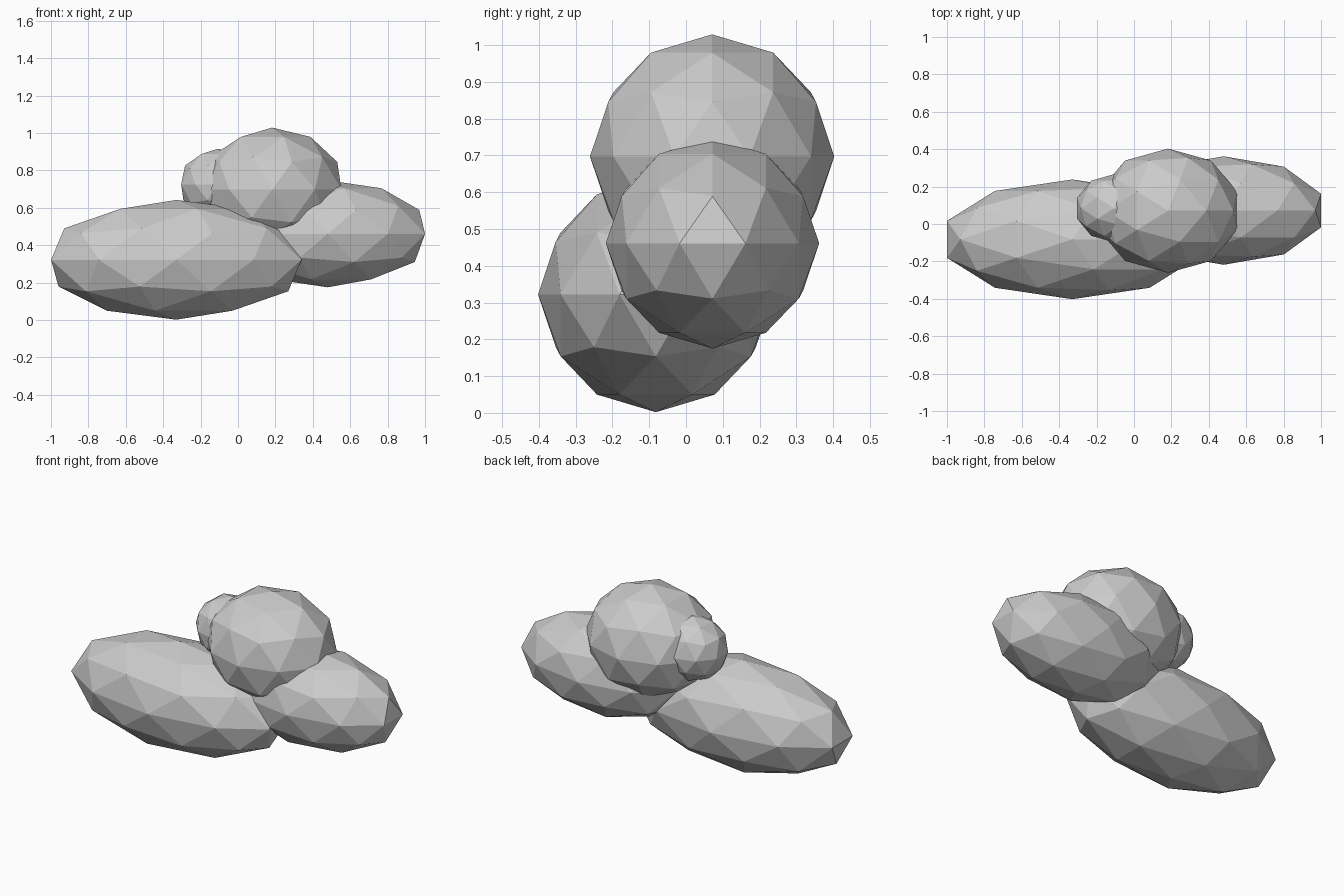
import bpy

if "Cube" in bpy.data.objects:
    bpy.data.objects.remove(bpy.data.objects["Cube"])


def puff(name, centre, radii):
    """Low-poly, flat-shaded ellipsoid."""
    bpy.ops.mesh.primitive_ico_sphere_add(subdivisions=2, radius=1, location=centre)
    ob = bpy.context.object
    ob.name = name
    ob.scale = radii
    bpy.ops.object.transform_apply(location=False, rotation=False, scale=True)
    return ob


# Long puff at the lower left and shorter one at the right
puff("cloud_puff_left", (-0.33, -0.082, 0.322), (0.704, 0.32, 0.32))
puff("cloud_puff_right", (0.48, 0.072, 0.461), (0.547, 0.29, 0.286))

# Round top puff with a small one tucked beside it
puff("cloud_puff_top", (0.182, 0.071, 0.697), (0.39, 0.332, 0.332))
puff("cloud_puff_small", (-0.107, 0.084, 0.726), (0.207, 0.182, 0.19))
